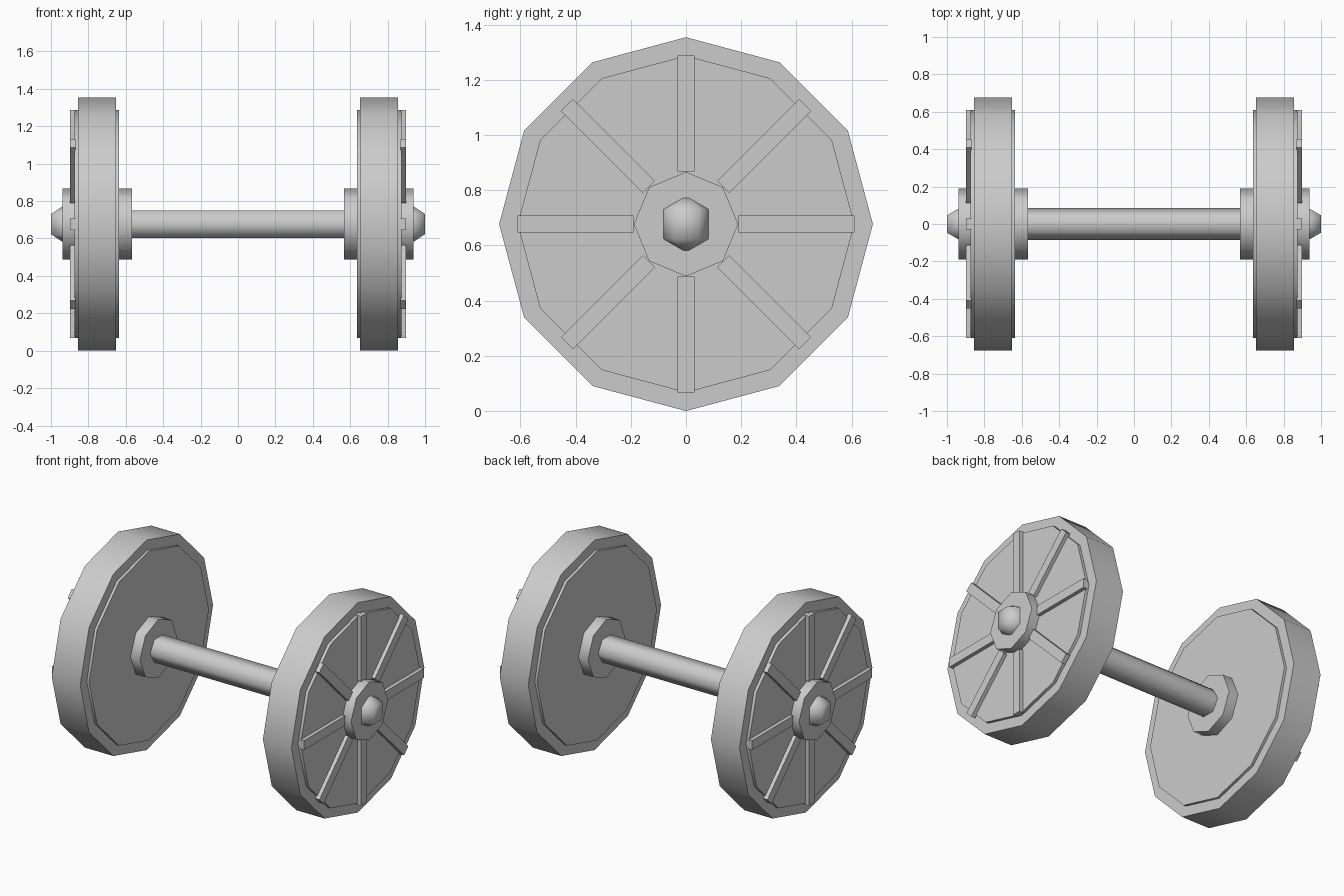
import bpy
from math import radians, sin, cos, pi

if "Cube" in bpy.data.objects:
    bpy.data.objects.remove(bpy.data.objects["Cube"])

CZ = 0.677  # axle height


def smooth(obj):
    bpy.context.view_layer.objects.active = obj
    obj.select_set(True)
    bpy.ops.object.shade_smooth_by_angle(angle=radians(65))
    obj.select_set(False)


def disc(name, sides, radius, x0, x1):
    """Low-sided cylinder along x, with a corner on the y axis."""
    bpy.ops.mesh.primitive_cylinder_add(
        vertices=sides, radius=radius, depth=abs(x1 - x0),
        location=((x0 + x1) / 2, 0, CZ), rotation=(0, pi / 2, 0))
    obj = bpy.context.object
    obj.name = name
    smooth(obj)


# Axle bar
disc("axle", 6, 0.085, -0.62, 0.62)

for side, s in (("left", -1), ("right", 1)):
    # Tyre, inset wheel plate and hub
    disc(f"tyre_{side}", 12, 0.677, s * 0.652, s * 0.855)
    disc(f"wheel_plate_{side}", 12, 0.61, s * 0.635, s * 0.874)
    disc(f"hub_{side}", 8, 0.189, s * 0.567, s * 0.938)

    # Rounded axle cap
    bpy.ops.mesh.primitive_uv_sphere_add(
        segments=6, ring_count=3, radius=0.107, location=(s * 0.92, 0, CZ))
    cap = bpy.context.object
    cap.name = f"axle_cap_{side}"
    cap.data.polygons.foreach_set("use_smooth", [True] * len(cap.data.polygons))

    # Eight spokes on the outer face
    for i in range(8):
        a = i * pi / 4
        bpy.ops.mesh.primitive_cube_add(
            size=1, location=(s * 0.883, 0.4 * cos(a), CZ + 0.4 * sin(a)),
            rotation=(a, 0, 0))
        spoke = bpy.context.object
        spoke.name = f"spoke_{side}_{i + 1}"
        spoke.scale = (0.03, 0.42, 0.061)
